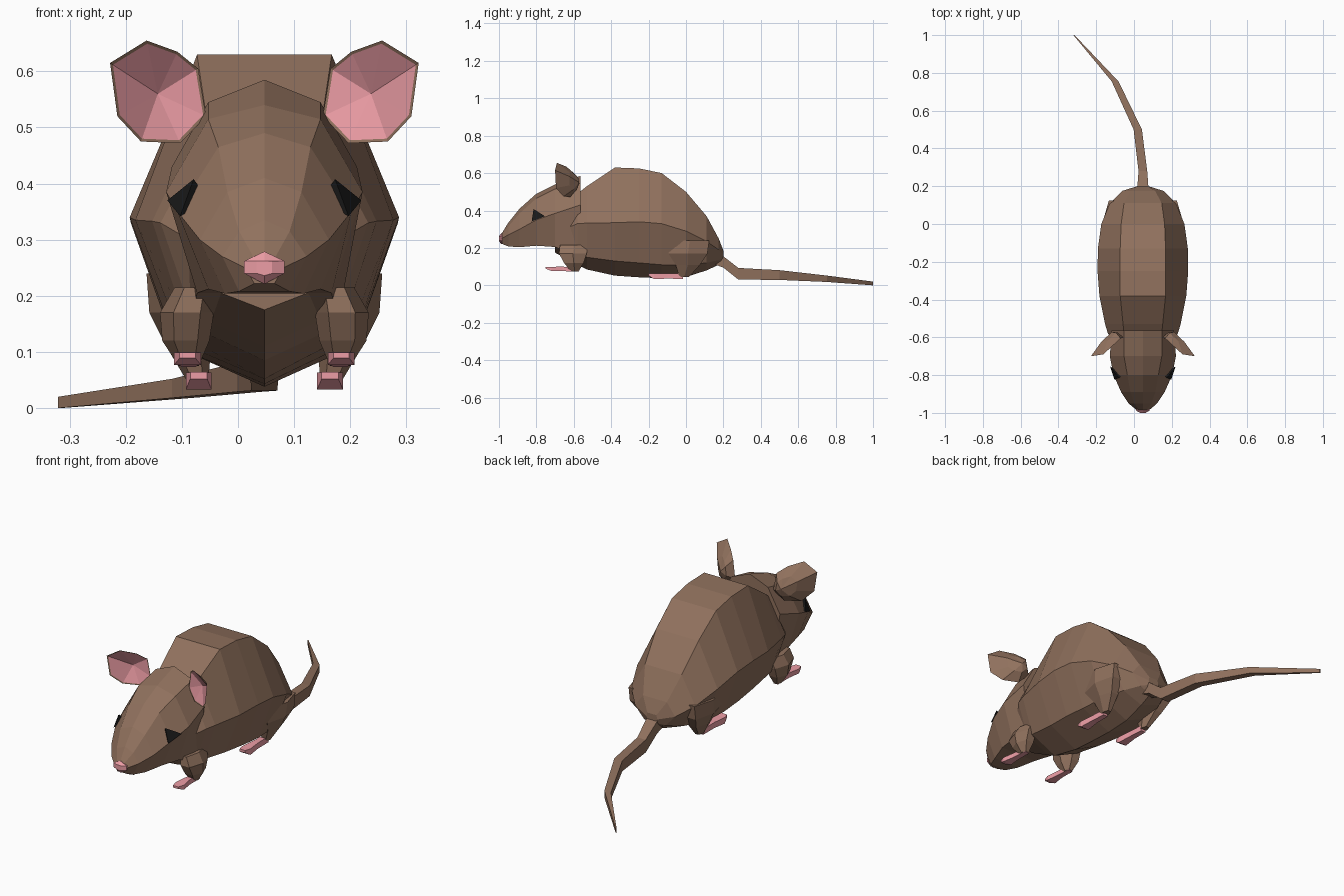
import bpy, bmesh
from mathutils import Vector

if "Cube" in bpy.data.objects:
    bpy.data.objects.remove(bpy.data.objects["Cube"])

CX = 0.047  # the body axis sits right of centre because the tail swings left


def material(name, rgb):
    m = bpy.data.materials.new(name)
    m.diffuse_color = (*rgb, 1)
    m.use_nodes = True
    m.node_tree.nodes["Principled BSDF"].inputs["Base Color"].default_value = m.diffuse_color
    return m


FUR = material("fur", (0.28, 0.165, 0.11))
PINK = material("pink_skin", (0.85, 0.34, 0.38))
BLACK = material("black", (0.01, 0.01, 0.01))


def finish(name, bm, mats):
    bmesh.ops.recalc_face_normals(bm, faces=bm.faces)
    me = bpy.data.meshes.new(name)
    bm.to_mesh(me)
    bm.free()
    for m in mats:
        me.materials.append(m)
    ob = bpy.data.objects.new(name, me)
    bpy.context.collection.objects.link(ob)
    return ob


def loft(name, rings, mat):
    """Skin equal-length rings of points and cap both ends."""
    bm = bmesh.new()
    vs = [[bm.verts.new(p) for p in r] for r in rings]
    n = len(vs[0])
    for a, b in zip(vs, vs[1:]):
        for i in range(n):
            j = (i + 1) % n
            bm.faces.new((a[i], a[j], b[j], b[i]))
    bm.faces.new(vs[0])
    bm.faces.new(vs[-1])
    return finish(name, bm, [mat])


def sym_ring(y, top, half, bottom):
    """Closed ring from a top z, right-hand (x, z) points and an optional bottom z."""
    pts = [] if top is None else [(0, top)]
    pts += half
    pts += [] if bottom is None else [(0, bottom)]
    pts += [(-x, z) for x, z in reversed(half)]
    return [(CX + x, y, z) for x, z in pts]


def hull(name, pts, mat):
    bm = bmesh.new()
    for p in pts:
        bm.verts.new(p)
    res = bmesh.ops.convex_hull(bm, input=bm.verts)
    bmesh.ops.delete(bm, geom=[g for g in res["geom_interior"] if isinstance(g, bmesh.types.BMVert)], context='VERTS')
    return finish(name, bm, [mat])


def box_rings(path):
    """Rectangular rings from (x, y, z, half width, half height)."""
    return [[(x - w, y, z - h), (x + w, y, z - h), (x + w, y, z + h), (x - w, y, z + h)]
            for x, y, z, w, h in path]


def limb_rings(path):
    """Horizontal six-sided rings from (x, y, z, rx, ry)."""
    hexa = [(1, 0), (.5, .87), (-.5, .87), (-1, 0), (-.5, -.87), (.5, -.87)]
    return [[(x + rx * c, y + ry * s, z) for c, s in hexa] for x, y, z, rx, ry in path]


# body: y, top z, top half width, side z, side half width, low z, low half width, bottom z
body = [(-.70, .35, .06, .28, .10, .21, .09, .175),
        (-.58, .49, .10, .33, .185, .17, .13, .11),
        (-.53, .53, .105, .333, .20, .15, .14, .085),
        (-.38, .63, .12, .335, .23, .13, .15, .052),
        (-.25, .625, .12, .34, .24, .12, .16, .043),
        (-.13, .60, .12, .33, .238, .11, .16, .038),
        (0, .50, .115, .29, .22, .11, .15, .045),
        (.11, .37, .10, .235, .175, .12, .11, .08),
        (.175, .25, .065, .19, .11, .135, .06, .11),
        (.20, .185, .025, .165, .03, .145, .02, .13)]
loft("body", [sym_ring(y, None, [(wt, t), (ws, s), (wl, l)], b)
              for y, t, wt, s, ws, l, wl, b in body], FUR)

# head: y, ridge z, brow half width and z, cheek half width and z, jaw half width and z
head = [(-.985, .278, .02, .27, .034, .25, .018, .222),
        (-.95, .335, .045, .315, .075, .27, .045, .208),
        (-.89, .41, .066, .385, .115, .30, .07, .204),
        (-.80, .49, .082, .465, .155, .35, .10, .212),
        (-.70, .54, .10, .515, .175, .385, .12, .205),
        (-.565, .585, .10, .545, .165, .43, .13, .15)]
loft("head", [sym_ring(y, t, [(a, za), (w, zw), (b, zb)], None)
              for y, t, a, za, w, zw, b, zb in head], FUR)

# nose
loft("nose", [sym_ring(y, z, [(w, .262), (w, .24)], b) for y, z, w, b in
              [(-1.0, .262, .014, .236), (-.988, .279, .036, .221), (-.965, .27, .03, .226)]], PINK)

# tail
loft("tail", box_rings([(CX, .13, .145, .03, .025), (CX, .20, .125, .029, .03),
                        (CX, .28, .062, .023, .031), (.02, .50, .055, .022, .026),
                        (-.10, .755, .035, .018, .017), (-.318, 1.0, .01, .003, .01)]), FUR)


def ear(name, s):
    """Cupped ear: pink inside fanned to a hollow, furry back."""
    rim = [(.275, -.70, .615), (.21, -.69, .655), (.155, -.64, .635), (.118, -.605, .605),
           (.104, -.60, .52), (.15, -.62, .472), (.22, -.655, .475), (.262, -.695, .52)]
    hollow, back = Vector((.19, -.615, .56)), Vector((.165, -.572, .55))
    place = lambda p: (CX + s * p[0], p[1], p[2])
    bm = bmesh.new()
    outer = [bm.verts.new(place(p)) for p in rim]
    inner = [bm.verts.new(place(Vector(p).lerp(hollow, .06))) for p in rim]
    rear = [bm.verts.new(place(Vector(p).lerp(back, .5) + Vector((0, .012, 0)))) for p in rim]
    mid, end = bm.verts.new(place(hollow)), bm.verts.new(place(back))
    for i in range(8):
        j = (i + 1) % 8
        bm.faces.new((inner[i], inner[j], mid)).material_index = 1
        bm.faces.new((outer[i], outer[j], inner[j], inner[i]))
        bm.faces.new((outer[i], outer[j], rear[j], rear[i]))
        bm.faces.new((rear[i], rear[j], end))
    finish(name, bm, [FUR, PINK])


for side, s in (("left", 1), ("right", -1)):
    X = lambda d: CX + s * d
    ear(side + "_ear", s)
    # eyes
    hull(side + "_eye", [(X(.126), -.815, .408), (X(.173), -.755, .37), (X(.15), -.825, .342),
                         (X(.10), -.79, .37)], BLACK)
    # front legs
    loft(side + "_front_leg", limb_rings([(X(.125), -.60, .215, .035, .085), (X(.138), -.605, .17, .048, .085),
                                          (X(.14), -.60, .12, .042, .06), (X(.135), -.595, .075, .018, .025)]), FUR)
    loft(side + "_front_foot", box_rings([(X(.135), -.575, .083, .012, .01), (X(.135), -.66, .088, .016, .012),
                                          (X(.137), -.72, .088, .024, .011), (X(.137), -.75, .094, .014, .005)]), PINK)
    # hind legs
    loft(side + "_hind_leg", limb_rings([(X(.15), .02, .24, .06, .12), (X(.155), .01, .17, .05, .12),
                                         (X(.135), .01, .11, .04, .075), (X(.118), -.01, .045, .018, .03)]), FUR)
    loft(side + "_hind_foot", box_rings([(X(.117), -.015, .048, .013, .014), (X(.117), -.10, .05, .016, .014),
                                         (X(.117), -.17, .048, .023, .015), (X(.117), -.20, .058, .015, .006)]), PINK)
